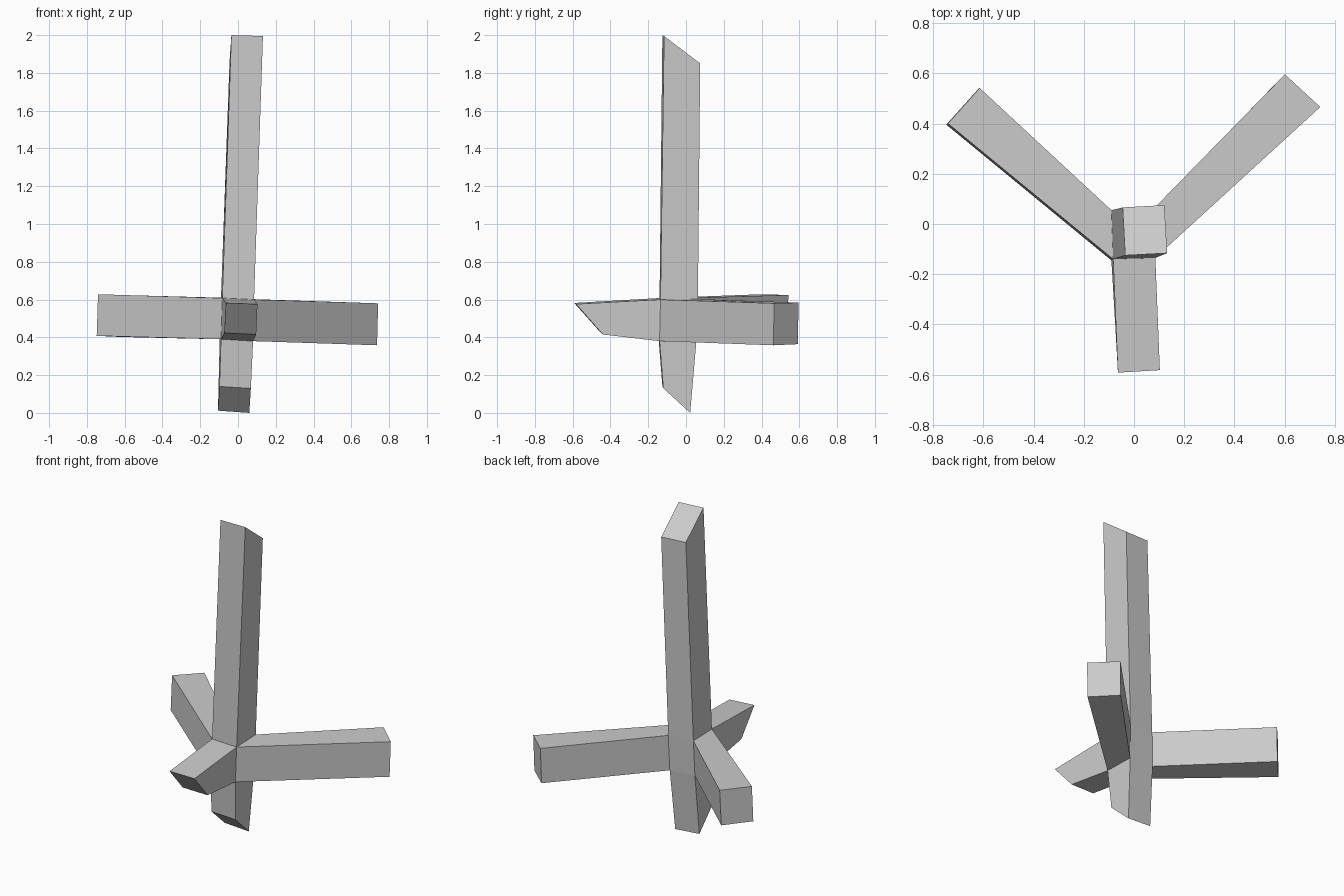
import bpy, bmesh

bm = bmesh.new()


def ring(points):
    return [bm.verts.new(p) for p in points]


def limb(base, tip_points):
    # tapered four-sided limb growing from one side of the core, with a cut end
    tip = ring(tip_points)
    for i in range(4):
        j = (i + 1) % 4
        bm.faces.new((base[i], base[j], tip[j], tip[i]))
    bm.faces.new(tip)


# Core block, corners in order: front left, front right, back right, back left
low = ring([(-0.09, -0.145, 0.39), (0.08, -0.14, 0.38),
            (0.075, 0.055, 0.38), (-0.097, 0.05, 0.39)])
top = ring([(-0.083, -0.14, 0.608), (0.085, -0.135, 0.60),
            (0.08, 0.063, 0.602), (-0.09, 0.055, 0.61)])
bm.faces.new((low[2], low[3], top[3], top[2]))

# Tall upright post with slanted top
limb(top, [(-0.035, -0.125, 2.0), (0.132, -0.116, 1.995),
           (0.121, 0.075, 1.85), (-0.045, 0.066, 1.856)])

# Short foot with slanted bottom
limb(low, [(-0.098, -0.125, 0.14), (0.068, -0.12, 0.13),
           (0.06, 0.022, 0.0), (-0.106, 0.018, 0.012)])

# Front arm, undercut at the end
limb([low[0], low[1], top[1], top[0]],
     [(-0.072, -0.45, 0.423), (0.096, -0.44, 0.415),
      (0.103, -0.582, 0.576), (-0.064, -0.592, 0.582)])

# Right arm, sweeping back
limb([low[1], low[2], top[2], top[1]],
     [(0.736, 0.463, 0.358), (0.596, 0.592, 0.364),
      (0.601, 0.596, 0.584), (0.742, 0.466, 0.58)])

# Left arm, sweeping back
limb([low[3], low[0], top[0], top[3]],
     [(-0.622, 0.536, 0.402), (-0.748, 0.396, 0.408),
      (-0.741, 0.40, 0.628), (-0.615, 0.542, 0.624)])

bmesh.ops.recalc_face_normals(bm, faces=bm.faces)
mesh = bpy.data.meshes.new("branching_post")
bm.to_mesh(mesh)
bm.free()
obj = bpy.data.objects.new("branching_post", mesh)
bpy.context.collection.objects.link(obj)
